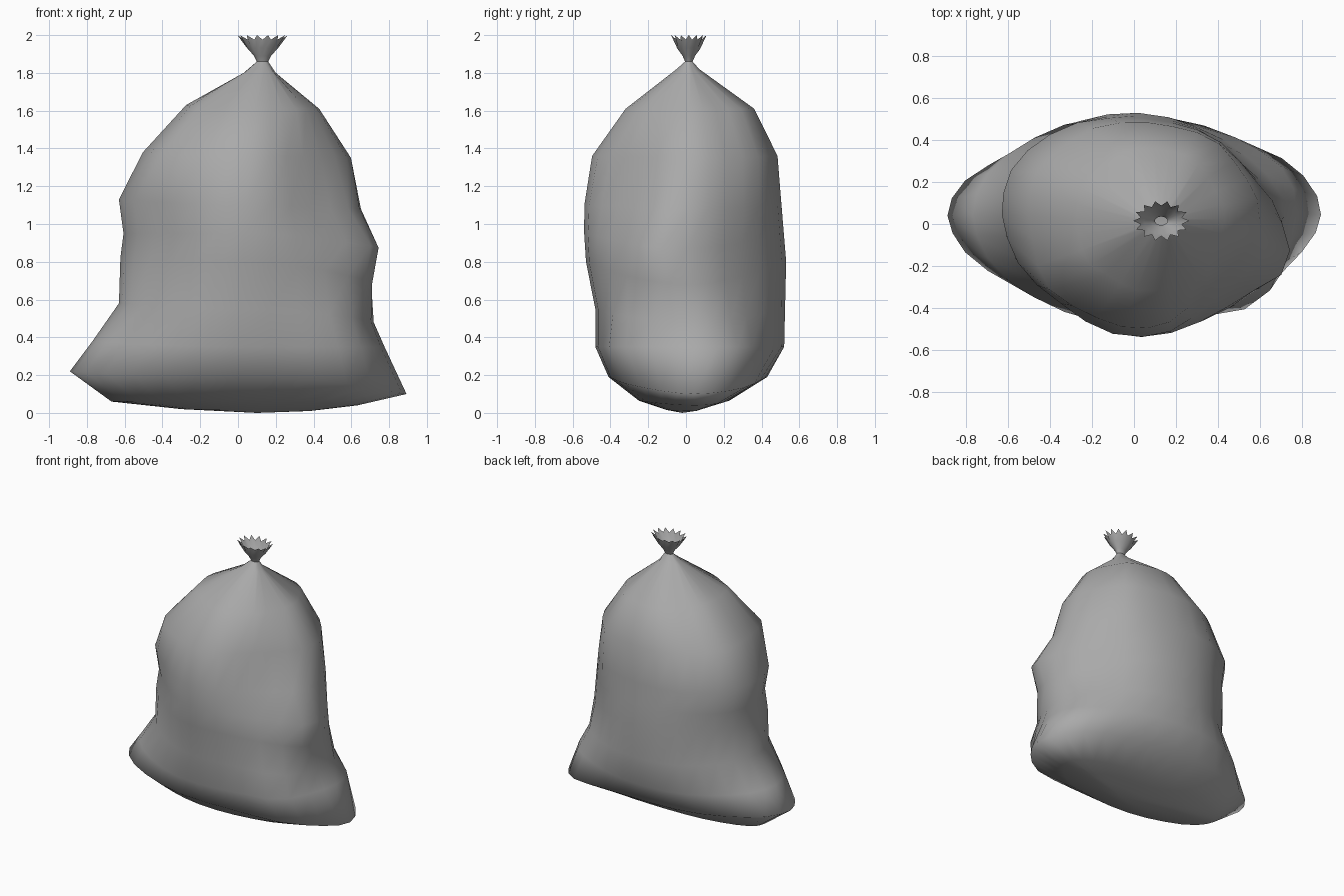
import bpy
import bmesh
from math import cos, sin, pi, exp
from mathutils import Vector

cube = bpy.data.objects.get("Cube")
if cube:
    bpy.data.objects.remove(cube, do_unlink=True)

GREY = (0.4, 0.4, 0.4, 1)
plastic = bpy.data.materials.new("grey plastic")
plastic.use_nodes = True
plastic.diffuse_color = GREY
plastic.node_tree.nodes["Principled BSDF"].inputs["Base Color"].default_value = GREY

SEGMENTS = 28
NECK = Vector((0.13, 0.015, 1.86))

# Body rings: x min, z there, x max, z there, y min, y max, z of front and back
RINGS = [
    (-.3, .02, .38, .01, -.1, .06, .015),
    (-.67, .06, .63, .04, -.25, .23, .065),
    (-.89, .22, .89, .1, -.41, .43, .19),
    (-.77, .38, .77, .35, -.48, .52, .35),
    (-.63, .58, .72, .48, -.48, .525, .55),
    (-.62, .82, .71, .68, -.53, .53, .8),
    (-.6, .95, .69, .87, -.54, .515, .95),
    (-.62, 1.13, .65, 1.08, -.54, .5, 1.1),
    (-.49, 1.38, .6, 1.35, -.5, .48, 1.36),
    (-.27, 1.63, .43, 1.61, -.32, .36, 1.61),
    (.03, 1.8, .2, 1.8, -.05, .07, 1.82),
]

# Bulges and dents of the contents: centre, push, radius
BULGES = [
    ((.68, -.16, .87), (.1, -.06, 0), .17),     # elbow on the left side
    ((.56, -.33, .38), (.05, -.06, 0), .22),    # lower front left
    ((.42, -.35, 1.25), (-.08, .08, 0), .22),   # hollow above the elbow
    ((.52, .33, .75), (-.05, -.04, 0), .3),     # hollow behind the elbow
    ((.7, .22, .25), (.02, .05, 0), .2),        # rear of the left corner
    ((-.33, -.3, 1.48), (-.04, -.04, 0), .2),   # front right shoulder
    ((-.42, -.36, .95), (.03, .03, 0), .25),    # front right hollow
    ((-.4, .35, 1.2), (-.04, .04, 0), .35),     # back right swell
]


def loft(name, rings, bottom=None):
    """Skin a list of point rings, closing the first onto a bottom point."""
    bm = bmesh.new()
    loops = [[bm.verts.new(p) for p in ring] for ring in rings]
    for low, high in zip(loops, loops[1:]):
        for i in range(SEGMENTS):
            j = (i + 1) % SEGMENTS
            bm.faces.new((low[i], low[j], high[j], high[i]))
    if bottom:
        tip = bm.verts.new(bottom)
        for i in range(SEGMENTS):
            bm.faces.new((tip, loops[0][(i + 1) % SEGMENTS], loops[0][i]))
    mesh = bpy.data.meshes.new(name)
    bm.to_mesh(mesh)
    bm.free()
    mesh.materials.append(plastic)
    mesh.shade_smooth()
    obj = bpy.data.objects.new(name, mesh)
    bpy.context.collection.objects.link(obj)
    return obj


def body_ring(x0, z0, x1, z1, y0, y1, zm):
    """Lopsided oval ring with folds that deepen towards the neck."""
    lean = min(zm / NECK.z, 1) ** 2
    cx, cy = NECK.x * lean, NECK.y * lean
    points = []
    for i in range(SEGMENTS):
        a = 2 * pi * i / SEGMENTS
        c, s = cos(a), sin(a)
        fold = 1 + (.01 + .07 * lean ** 2) * sin(7 * a + 1) * abs(s * c) * 1.5
        side_x, side_z = (x1, z1) if c > 0 else (x0, z0)
        side_y = y1 if s > 0 else y0
        # The pinched bottom corners sit slightly towards the back
        tip_shift = .04 * c * c * (1 - lean)
        p = Vector((cx + (side_x - cx) * abs(c) * fold,
                    cy + (side_y - cy) * abs(s) ** 1.08 * fold + tip_shift,
                    zm + (side_z - zm) * c * c))
        offset = Vector()
        for centre, push, radius in BULGES:
            offset += Vector(push) * exp(-((p - Vector(centre)).length / radius) ** 2)
        points.append(p + offset)
    return points


def oval(rx, ry, z, zigzag=0.0):
    """Ring around the neck axis; zigzag pulls every other point inwards."""
    points = []
    for i in range(SEGMENTS):
        a = 2 * pi * i / SEGMENTS
        k = 1 - zigzag * (i % 2)
        points.append(Vector((NECK.x + rx * k * cos(a), NECK.y + ry * k * sin(a),
                              z - .1 * zigzag * (i % 2))))
    return points


neck_ring = oval(.03, .02, NECK.z)

# Filled sack, from the rounded bottom up to the tied neck
loft("bag_body", [body_ring(*r) for r in RINGS] + [neck_ring], bottom=(.1, -.02, 0))

# Gathered open tuft above the tie
loft("bag_tuft", [neck_ring, oval(.045, .033, 1.89), oval(.085, .065, 1.935, .06),
                  oval(.133, .096, 2.0, .24)])
